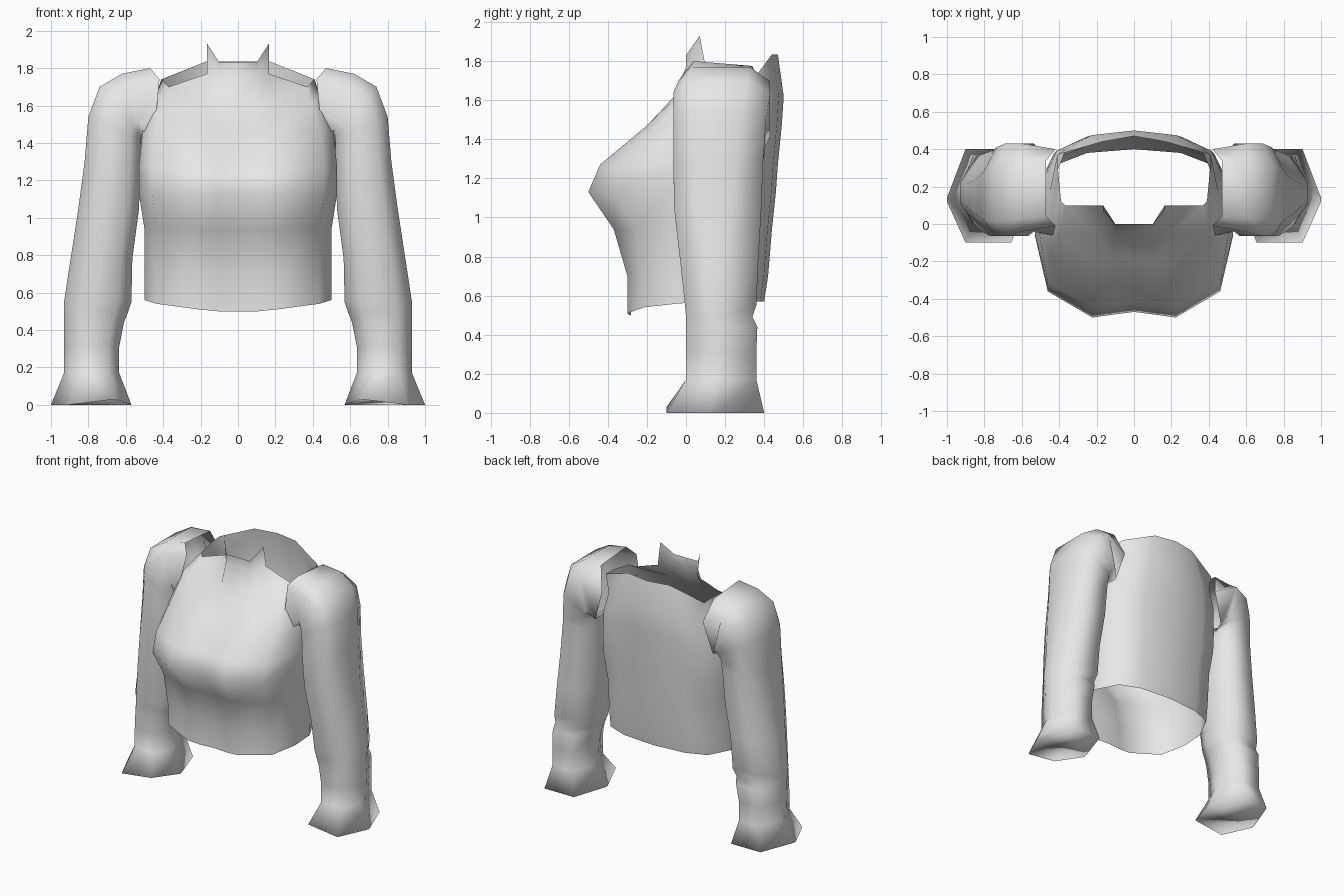
import bpy
import bmesh
from mathutils import Vector

old = bpy.data.objects.get("Cube")
if old:
    bpy.data.objects.remove(old, do_unlink=True)

cloth = bpy.data.materials.new("light_grey_cloth")
cloth.use_nodes = True
GREY = (0.8, 0.8, 0.8, 1)
cloth.diffuse_color = GREY
cloth.node_tree.nodes["Principled BSDF"].inputs["Base Color"].default_value = GREY


def add_strip(bm, lower, upper, closed=False):
    """Bridge two rows of vertices with quads."""
    count = len(lower)
    for i in range(count if closed else count - 1):
        j = (i + 1) % count
        bm.faces.new((lower[i], lower[j], upper[j], upper[i]))


def finish(bm, name):
    """Turn the bmesh into a smooth shaded object."""
    bmesh.ops.remove_doubles(bm, verts=bm.verts, dist=0.0005)
    bmesh.ops.recalc_face_normals(bm, faces=bm.faces)
    for face in bm.faces:
        face.smooth = True
    mesh = bpy.data.meshes.new(name)
    bm.to_mesh(mesh)
    bm.free()
    mesh.materials.append(cloth)
    obj = bpy.data.objects.new(name, mesh)
    bpy.context.scene.collection.objects.link(obj)
    return obj


def build_torso():
    # Half outline from front centre to back centre: width share, depth share
    outline = [(0, -.94), (.22, -.97), (.42, -1), (.87, -.72), (1, -.12),
               (1, .35), (.81, .8), (.5, .95), (0, 1)]
    # Hem rises from the front towards the back
    hem_rise = [0, 0, .01, .04, .06, .07, .07, .07, .07]
    # Height, half width, front depth, back depth
    levels = [(.5, .5, .3, .4), (.7, .5, .3, .42), (.94, .5, .37, .44),
              (1.13, .53, .5, .46), (1.27, .53, .44, .47),
              (1.47, .51, .2, .49), (1.62, .45, .06, .5)]
    neckline = [(0, 0, 1.77), (.1, 0, 1.77), (.165, .1, 1.77),
                (.37, .1, 1.7), (.39, .12, 1.72), (.405, .28, 1.74),
                (.41, .37, 1.74), (.17, .44, 1.835), (0, .47, 1.835)]
    collar = [(0, 0, 1.83), (.1, 0, 1.83), (.165, .07, 1.93)]

    bm = bmesh.new()
    rows = []
    for k, (z, width, front, back) in enumerate(levels):
        row = []
        for (fx, fy), rise in zip(outline, hem_rise):
            y = fy * (front if fy < 0 else back)
            row.append(bm.verts.new((fx * width, y, z + (rise if k == 0 else 0))))
        rows.append(row)
    rows.append([bm.verts.new(p) for p in neckline])
    for lower, upper in zip(rows, rows[1:]):
        add_strip(bm, lower, upper)
    # Standing collar in front
    add_strip(bm, rows[-1][:3], [bm.verts.new(p) for p in collar])
    # Mirror to the other half
    half = bm.verts[:] + bm.edges[:] + bm.faces[:]
    bmesh.ops.mirror(bm, geom=half, axis='X', merge_dist=0.0005)
    return finish(bm, "bodice")


def build_sleeve(name, side):
    # Inner point (x, z), outer point (x, z), front y, back y, edge flatness
    rings = [((.57, 0), (1, 0), -.1, .4, .02),
             ((.635, .17), (.93, .17), 0, .36, .08),
             ((.635, .31), (.93, .31), 0, .36, .1),
             ((.61, .44), (.93, .44), 0, .365, .12),
             ((.59, .49), (.93, .49), 0, .34, .12),
             ((.57, .55), (.93, .55), -.005, .36, .15),
             ((.565, .78), (.895, .78), -.03, .37, .15),
             ((.53, 1.04), (.855, 1.04), -.06, .385, .2),
             ((.52, 1.28), (.82, 1.3), -.065, .395, .25),
             ((.52, 1.42), (.8, 1.54), -.065, .41, .28),
             ((.52, 1.435), (.74, 1.7), -.065, .43, .3),
             ((.515, 1.45), (.62, 1.77), -.04, .43, .32)]
    # Slanted opening where the sleeve meets the bodice
    armhole = [(.5, -.05, 1.46), (.435, -.06, 1.58), (.42, -.01, 1.74),
               (.47, .04, 1.8), (.47, .34, 1.775), (.42, .4, 1.61),
               (.49, .38, 1.38), (.52, .28, 1.36)]
    bm = bmesh.new()
    rows = []
    for inner, outer, front, back, flat in rings:
        a, b = Vector(inner), Vector(outer)
        low, high = .46 - flat, .46 + flat
        # Eight sided section across the arm
        section = [(0, low), (.2, 0), (.77, 0), (1, low),
                   (1, high), (.77, 1), (.2, 1), (0, high)]
        row = []
        for u, v in section:
            p = a.lerp(b, u)
            row.append(bm.verts.new((side * p.x, front + (back - front) * v, p.y)))
        rows.append(row)
    # The cuff lifts slightly at its inner front corner
    rows[0][1].co.z += .03
    # The armpit sits lower at the back
    for row in rows[-3:]:
        for vert in row[6:]:
            vert.co.z -= .07
    rows.append([bm.verts.new((side * x, y, z)) for x, y, z in armhole])
    for lower, upper in zip(rows, rows[1:]):
        add_strip(bm, lower, upper, closed=True)
    bm.faces.new(rows[0])
    return finish(bm, name)


build_torso()
build_sleeve("left_sleeve", 1)
build_sleeve("right_sleeve", -1)
